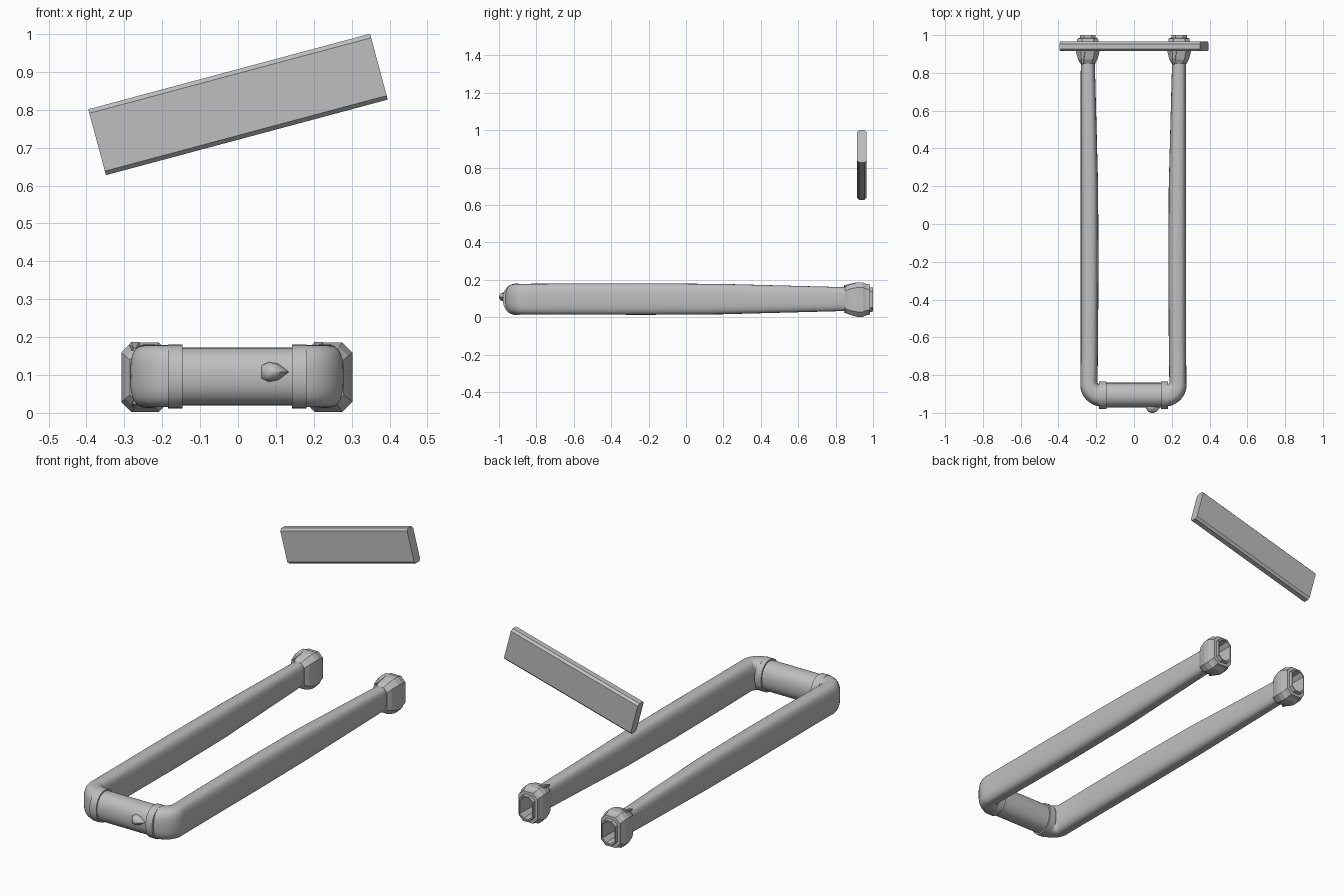
import bpy, bmesh
from math import sin, cos, pi, radians
from mathutils import Vector

cube = bpy.data.objects.get("Cube")
if cube:
    bpy.data.objects.remove(cube, do_unlink=True)

grey = bpy.data.materials.new("plain_grey")
grey.use_nodes = True
GREY = (0.52, 0.52, 0.52, 1)
grey.diffuse_color = GREY
grey.node_tree.nodes["Principled BSDF"].inputs["Base Color"].default_value = GREY


def loft(name, rings, smooth_angle=None):
    """Skin a list of equal-sized point rings and close both ends."""
    bm = bmesh.new()
    loops = [[bm.verts.new(p) for p in ring] for ring in rings]
    n = len(loops[0])
    for a, b in zip(loops, loops[1:]):
        for i in range(n):
            j = (i + 1) % n
            bm.faces.new((a[i], a[j], b[j], b[i]))
    bm.faces.new(loops[0][::-1])
    bm.faces.new(loops[-1])
    bmesh.ops.recalc_face_normals(bm, faces=bm.faces)
    mesh = bpy.data.meshes.new(name)
    bm.to_mesh(mesh)
    bm.free()
    mesh.materials.append(grey)
    obj = bpy.data.objects.new(name, mesh)
    bpy.context.collection.objects.link(obj)
    if smooth_angle:
        bpy.ops.object.select_all(action="DESELECT")
        obj.select_set(True)
        bpy.context.view_layer.objects.active = obj
        bpy.ops.object.shade_smooth_by_angle(angle=radians(smooth_angle))
    return obj


def oval(centre, side, half_w, half_h, power=2.0, n=32):
    """Superellipse ring; side is its horizontal axis, z its vertical one."""
    ring = []
    for i in range(n):
        c, s = cos(2 * pi * i / n), sin(2 * pi * i / n)
        u = half_w * abs(c) ** (2 / power) * (1 if c > 0 else -1)
        v = half_h * abs(s) ** (2 / power) * (1 if s > 0 else -1)
        ring.append(Vector(centre) + Vector(side) * u + Vector((0, 0, v)))
    return ring


def octagon(x, y, z, w, h, cut):
    """Rectangle with cut corners in the xz plane."""
    pts = ((w, h - cut), (w - cut, h), (cut - w, h), (-w, h - cut),
           (-w, cut - h), (cut - w, -h), (w - cut, -h), (w, cut - h))
    return [Vector((x + a, y, z + b)) for a, b in pts]


MID = 0.097

# Long tapered arms with elbows, and the open sockets at their ends
for label, s, shift in (("left", 1, -0.002), ("right", -1, -0.004)):
    rings = []
    for y, x, w, h in ((0.9, 0.241, 0.036, 0.062), (0.8, 0.24, 0.038, 0.065),
                       (0.5, 0.236, 0.042, 0.073), (0.2, 0.232, 0.046, 0.081),
                       (-0.2, 0.231, 0.047, 0.084), (-0.6, 0.232, 0.046, 0.083),
                       (-0.84, 0.234, 0.045, 0.082)):
        rings.append(oval((s * x + shift, y, MID), (s, 0, 0), w, h, 3.0))
    for i in range(1, 11):
        t = i / 10
        a = t * pi / 2
        side = Vector((s * cos(a), -sin(a), 0))
        centre = Vector((s * 0.17 + shift, -0.84, MID)) + side * 0.065
        rings.append(oval(centre, side, 0.045 + 0.017 * t, 0.082, 3.0 - 0.3 * t))
    loft(label + "_arm", rings, 50)

    x = s * 0.241 + shift
    stations = ((0.85, 0.04, 0.066, 0.02), (0.872, 0.052, 0.08, 0.024),
                (0.915, 0.063, 0.092, 0.027), (0.945, 0.063, 0.092, 0.027),
                (0.963, 0.057, 0.084, 0.026), (0.983, 0.055, 0.08, 0.026),
                (0.984, 0.042, 0.066, 0.022), (1.0, 0.041, 0.064, 0.022),
                (1.0, 0.035, 0.057, 0.02), (0.9, 0.032, 0.054, 0.018))
    loft(label + "_socket",
         [octagon(x, y, MID - 0.003, w, h, c) for y, w, h, c in stations])

    # Small pointed prongs at the front lip of the socket
    for up in (1, -1):
        base = octagon(x - 0.026, 0.915, MID + up * 0.078, 0.016, 0.012, 0.005)
        tip = octagon(x - 0.028, 0.845, MID + up * 0.07, 0.004, 0.004, 0.001)
        loft(f"{label}_{'upper' if up > 0 else 'lower'}_prong", [base, tip])


# Cross tube and its two end rings
def tube(name, x0, x1, ry, rz):
    loft(name, [oval((x, -0.906, MID - 0.001), (0, 1, 0), ry, rz, 2.2, 40)
                for x in (x0, x1)], 40)


tube("cross_tube", -0.18, 0.175, 0.066, 0.076)
tube("right_ring", -0.185, -0.146, 0.073, 0.084)
tube("left_ring", 0.143, 0.181, 0.073, 0.084)

# Teardrop button on the cross tube
outline = ((-0.034, -0.018), (-0.034, 0.018), (-0.014, 0.027), (0.012, 0.022),
           (0.041, 0.0), (0.012, -0.022), (-0.014, -0.027))
loft("button", [[Vector((0.095 + u * k, y, 0.108 + v * k)) for u, v in outline]
                for y, k in ((-0.95, 1), (-0.976, 0.95), (-0.991, 0.65), (-1.0, 0.2))], 60)

# Tilted flat plate with chamfered long edges
tilt = radians(15)
long_axis = Vector((cos(tilt), 0, sin(tilt)))
up_axis = Vector((-sin(tilt), 0, cos(tilt)))
hy, hu, c = 0.025, 0.09, 0.011
section = ((hy, hu - c), (hy - c, hu), (c - hy, hu), (-hy, hu - c),
           (-hy, c - hu), (c - hy, -hu), (hy - c, -hu), (hy, c - hu))
centre = Vector((0, 0.94, 0.814))
loft("tilted_plate", [[centre + long_axis * e + up_axis * u + Vector((0, y, 0))
                       for y, u in section] for e in (-0.385, 0.385)])
